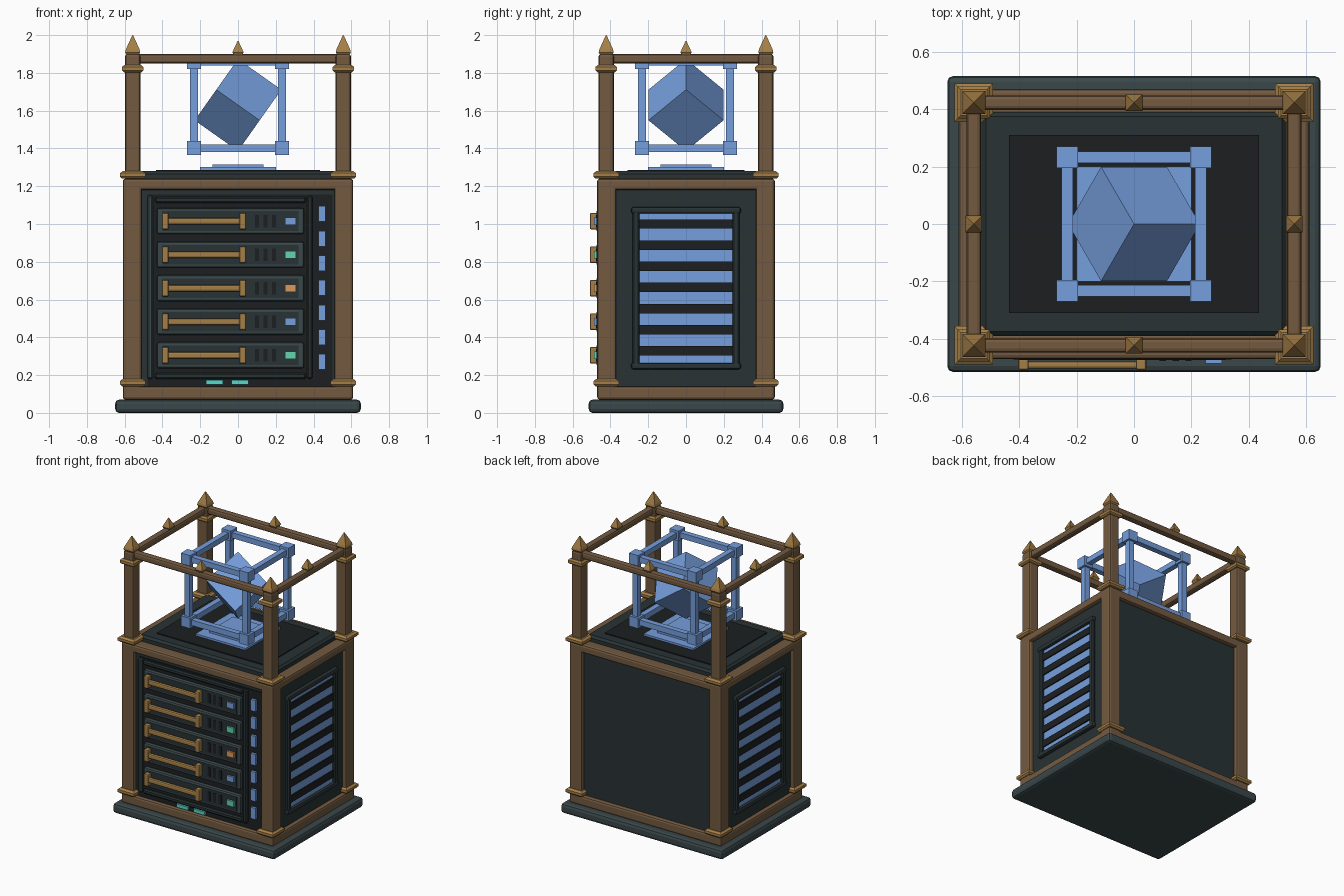
import bpy, bmesh
from math import atan2, pi
from mathutils import Vector, Quaternion, Matrix

if "Cube" in bpy.data.objects:
    bpy.data.objects.remove(bpy.data.objects["Cube"])


def material(name, hexcol):
    rgb = [int(hexcol[i:i + 2], 16) / 255 for i in (0, 2, 4)]
    m = bpy.data.materials.new(name)
    m.diffuse_color = [((c + 0.055) / 1.055) ** 2.4 for c in rgb] + [1]
    m.use_nodes = True
    m.node_tree.nodes["Principled BSDF"].inputs["Base Color"].default_value = m.diffuse_color
    return m


WOOD = material("wood", "735A40")
GOLD = material("brass", "A57F47")
SLATE = material("slate", "3A474A")
DARK = material("dark_panel", "283234")
BLACK = material("black", "1C1F20")
BLUE = material("blue_glow", "769FDD")
GREEN = material("green_light", "62D5AE")
ORANGE = material("orange_light", "DB9A5E")
TEAL = material("teal_light", "5AD8CC")


def finish(name, bm, mat):
    bmesh.ops.recalc_face_normals(bm, faces=bm.faces)
    me = bpy.data.meshes.new(name)
    bm.to_mesh(me)
    bm.free()
    me.materials.append(mat)
    ob = bpy.data.objects.new(name, me)
    bpy.context.collection.objects.link(ob)
    return ob


def box(name, mat, x, y, z, bevel=0.0, seg=2):
    """Box from (min, max) ranges with optionally rounded edges."""
    bm = bmesh.new()
    bmesh.ops.create_cube(bm, size=1)
    for v in bm.verts:
        v.co = [(a + b) / 2 + (b - a) * c for (a, b), c in zip((x, y, z), v.co)]
    if bevel:
        bmesh.ops.bevel(bm, geom=bm.edges[:], offset=bevel, segments=seg,
                        profile=0.5, affect='EDGES')
    return finish(name, bm, mat)


def cbox(name, mat, c, s, bevel=0.0, seg=2):
    return box(name, mat, *[(p - d / 2, p + d / 2) for p, d in zip(c, s)], bevel, seg)


def square_lathe(name, mat, x, y, profile):
    """Stack of square rings (half width, z)."""
    bm = bmesh.new()
    rings = [[bm.verts.new((x + r * sx, y + r * sy, z))
              for sx, sy in ((-1, -1), (1, -1), (1, 1), (-1, 1))] for r, z in profile]
    for a, b in zip(rings, rings[1:]):
        for i in range(4):
            bm.faces.new((a[i], a[(i + 1) % 4], b[(i + 1) % 4], b[i]))
    bm.faces.new(rings[0])
    bm.faces.new(rings[-1])
    return finish(name, bm, mat)


S = (-1, 1)

# Plinth, core and top slab
box("plinth", SLATE, (-.65, .65), (-.515, .515), (0, .07), .02)
box("cabinet_core", DARK, (-.58, .58), (-.44, .44), (.06, 1.23))
square_top = box("top_slab", DARK, (-.53, .53), (-.39, .39), (1.2, 1.28), .015, 1)
box("top_plate", BLACK, (-.435, .435), (-.31, .31), (1.27, 1.287))

# Wooden cabinet frame rails
for s in S:
    for n, z in (("bottom_rail", (.07, .14)), ("top_rail", (1.18, 1.24))):
        box(n, WOOD, (-.6, .6), sorted((s * .38, s * .47)), z, .014)
        box(n, WOOD, sorted((s * .52, s * .61)), (-.46, .46), z, .014)

# Corner posts, collars, gallery posts and finials
for sx in S:
    for sy in S:
        box("corner_post", WOOD, sorted((sx * .51, sx * .61)),
            sorted((sy * .37, sy * .47)), (.07, 1.24), .014)
        px, py = sx * .5575, sy * .4225
        for z in (.145, 1.245):
            square_lathe("collar", GOLD, px, py,
                         [(.056, z - .005), (.067, z + .006), (.067, z + .024), (.052, z + .035)])
        square_lathe("upper_collar", GOLD, px, py,
                     [(.045, 1.803), (.056, 1.812), (.056, 1.832), (.045, 1.842)])
        cbox("gallery_post", WOOD, (px, py, 1.565), (.08, .08, .67), .012)
        square_lathe("corner_finial", GOLD, px, py,
                     [(.028, 1.89), (.04, 1.908), (.036, 1.925), (.002, 2.0)])

# Gallery rails with small finials
for s in S:
    cbox("gallery_rail", WOOD, (0, s * .4225, 1.875), (1.1, .05, .05), .014)
    cbox("gallery_rail", WOOD, (s * .5575, 0, 1.875), (.05, .83, .05), .014)
    for x, y in ((0, s * .4225), (s * .5575, 0)):
        square_lathe("small_finial", GOLD, x, y,
                     [(.02, 1.89), (.029, 1.908), (.026, 1.918), (.002, 1.97)])

# Drawer bay backing and surround
box("bay_backing", BLACK, (-.48, .5), (-.446, -.43), (.142, 1.155))
for x in (-.465, .38):
    cbox("bay_upright", SLATE if x < 0 else DARK, (x, -.45, .665), (.03, .035, .97), .008, 1)
for z in (.195, 1.128):
    cbox("bay_crossbar", DARK, (-.04, -.45, z), (.8, .03, .032), .008, 1)

# Drawers with handles, slots and status lights
for i, light in enumerate((GREEN, BLUE, ORANGE, GREEN, BLUE)):
    z = .305 + i * .1775
    cbox("drawer", SLATE, (-.04, -.453, z), (.78, .036, .138), .012)
    cbox("drawer_inset", DARK, (-.04, -.471, z), (.72, .004, .105))
    cbox("handle_bar", GOLD, (-.18, -.49, z), (.43, .026, .034), .009)
    for x in (-.385, .025):
        cbox("handle_end", GOLD, (x, -.488, z), (.036, .042, .088), .008)
    for x in (.1, .145, .19):
        cbox("drawer_slot", BLACK, (x, -.472, z), (.022, .01, .066))
    cbox("drawer_light", light, (.277, -.476, z), (.058, .02, .04))

# Light strip beside the drawers and lights along the bottom
for i in range(7):
    cbox("strip_light", BLUE, (.445, -.452, .27 + i * .1305), (.038, .025, .082))
for x in (-.125, .01):
    cbox("bottom_light", TEAL, (x, -.452, .162), (.09, .02, .024))

# Side vents: glowing panel, slats, surround
for s in S:
    cbox("vent_glow", BLUE, (s * .582, 0, .66), (.012, .49, .79))
    for i in range(7):
        cbox("vent_slat", BLACK, (s * .588, 0, .328 + i * .112), (.018, .5, .05))
    for t in S:
        cbox("vent_upright", DARK, (s * .59, t * .265, .66), (.03, .036, .84), .008, 1)
        cbox("vent_crossbar", DARK, (s * .592, 0, .66 + t * .412), (.034, .58, .034), .01)

# Glowing pedestal
cbox("pedestal_base", BLUE, (0, 0, 1.291), (.4, .4, .02))
cbox("pedestal_top", BLUE, (0, 0, 1.305), (.27, .27, .018))

# Open cube frame
C, H = 1.63, .2325
HZ = .228
for a in S:
    for b in S:
        cbox("cube_frame_post", BLUE, (a * H, b * H, C), (.042, .042, 2 * HZ))
        cbox("cube_frame_bar_x", BLUE, (0, a * H, C + b * HZ), (2 * H, .04, .04))
        cbox("cube_frame_bar_y", BLUE, (a * H, 0, C + b * HZ), (.04, 2 * H, .04))
        for c in S:
            cbox("cube_frame_corner", BLUE, (a * H, b * H, C + c * HZ), (.074, .074, .074))

# Inner cube balanced on its corner
Z = Vector((0, 0, 1))
q = Vector((1, 1, 1)).rotation_difference(Z)
v = q @ Vector((-1, 1, 1))
rot = Quaternion(Z, -atan2(v.y, v.x)) @ q
bm = bmesh.new()
bmesh.ops.create_cube(bm, size=.281,
                      matrix=Matrix.Translation((0, 0, C)) @ rot.to_matrix().to_4x4())
finish("floating_cube", bm, BLUE)
